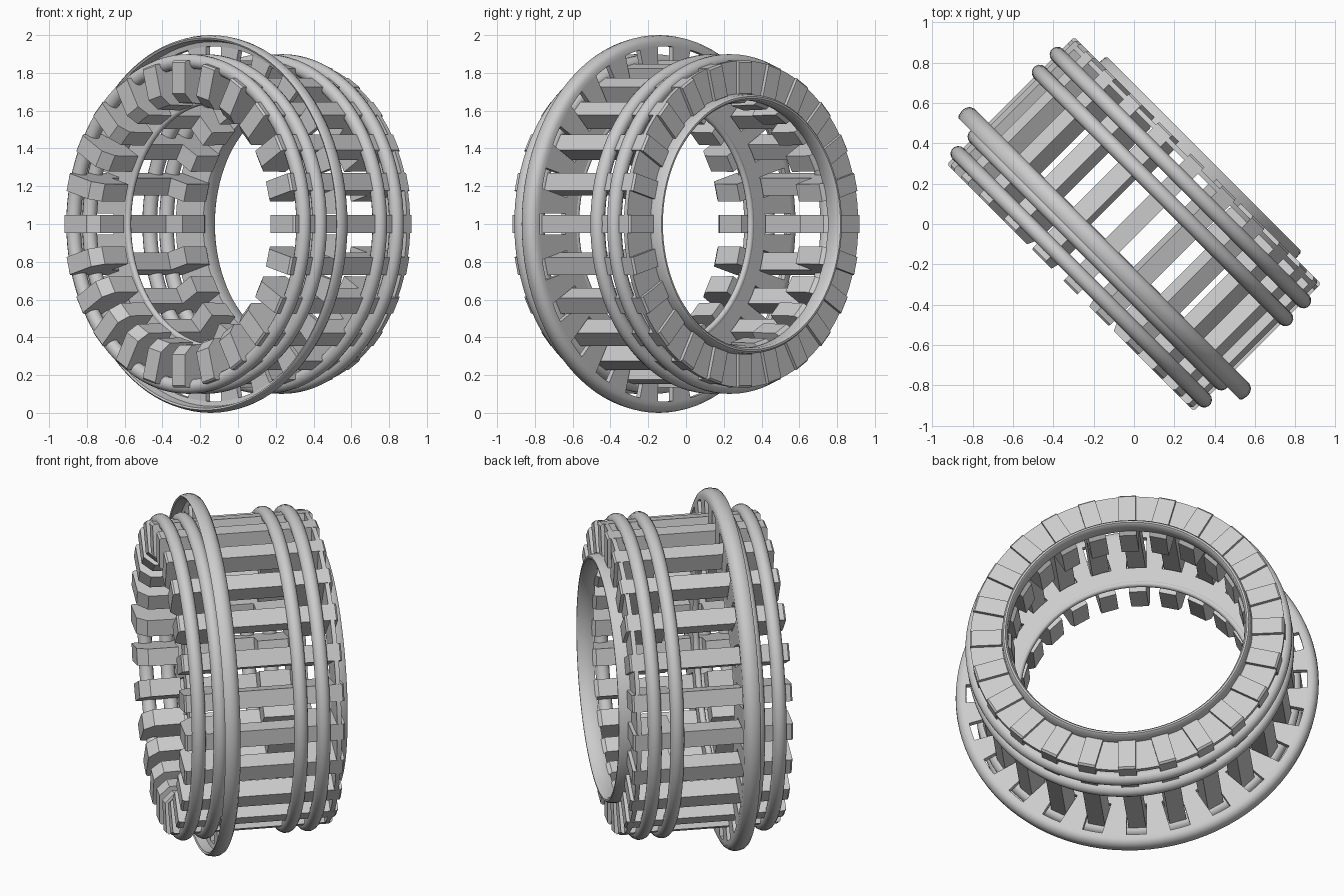
import bpy, bmesh, math
from mathutils import Matrix

if "Cube" in bpy.data.objects:
    bpy.data.objects.remove(bpy.data.objects["Cube"])

N = 24                                   # bars around the ring
STEP = 2 * math.pi / N
# ring axis is local x, turned 45 degrees about z, centre at height 1
PLACE = Matrix.Translation((0, 0, 1)) @ Matrix.Rotation(math.pi / 4, 4, 'Z')


def finish(name, bm, smooth=None):
    bmesh.ops.recalc_face_normals(bm, faces=bm.faces)
    me = bpy.data.meshes.new(name)
    bm.to_mesh(me)
    bm.free()
    ob = bpy.data.objects.new(name, me)
    bpy.context.collection.objects.link(ob)
    ob.matrix_world = PLACE
    if smooth:
        bpy.ops.object.select_all(action='DESELECT')
        ob.select_set(True)
        bpy.context.view_layer.objects.active = ob
        bpy.ops.object.shade_smooth_by_angle(angle=math.radians(smooth))
    return ob


def lathe(name, profile, segs=96):
    """Closed (axial, radius) profile revolved about the ring axis."""
    bm = bmesh.new()
    rings = []
    for i in range(segs):
        t = 2 * math.pi * i / segs
        rings.append([bm.verts.new((a, r * math.sin(t), r * math.cos(t))) for a, r in profile])
    n = len(profile)
    for i in range(segs):
        p, q = rings[i], rings[(i + 1) % segs]
        for j in range(n):
            k = (j + 1) % n
            bm.faces.new((p[j], p[k], q[k], q[j]))
    return finish(name, bm, 40)


def circle(a, r, rad, n=14):
    return [(a + rad * math.cos(2 * math.pi * i / n), r + rad * math.sin(2 * math.pi * i / n))
            for i in range(n)]


def prism(bm, lower, upper, turn):
    """Solid between two matching outlines, turned about the ring axis."""
    rot = Matrix.Rotation(turn, 4, 'X')
    lo = [bm.verts.new(rot @ Matrix.Translation(p).translation) for p in lower]
    hi = [bm.verts.new(rot @ Matrix.Translation(p).translation) for p in upper]
    bm.faces.new(lo)
    bm.faces.new(hi[::-1])
    for i in range(len(lo)):
        j = (i + 1) % len(lo)
        bm.faces.new((lo[i], lo[j], hi[j], hi[i]))


# C-shaped bars with hooked ends
half = [(0.22, 0.76), (0.22, 0.635), (0.39, 0.64), (0.445, 0.69), (0.445, 0.855), (0.435, 0.865)]
outline = half + [(-a, r) for a, r in reversed(half)]
bm = bmesh.new()
for k in range(N):
    prism(bm, [(a, -0.048, r) for a, r in outline], [(a, 0.048, r) for a, r in outline], k * STEP)
finish("hooked_bars", bm)

# round hoops
for name, a in (("front_hoop_outer", -0.37), ("front_hoop_inner", -0.25),
                ("rear_hoop_inner", 0.2), ("rear_hoop_outer", 0.325)):
    lathe(name, circle(a, 0.861, 0.039))

# large flange: cupped rim, inner lip and spokes between the slots
lathe("flange_rim", [(-0.155, 0.94), (-0.155, 0.965), (-0.165, 0.985), (-0.185, 0.997), (-0.205, 1.0),
                     (-0.235, 0.994), (-0.245, 0.985), (-0.24, 0.975), (-0.19, 0.965), (-0.185, 0.94)])
lathe("flange_inner_ring", [(-0.155, 0.66), (-0.155, 0.75), (-0.185, 0.75), (-0.185, 0.66)])
lathe("flange_inner_lip", circle(-0.17, 0.655, 0.018, 10))
bm = bmesh.new()
corners = []
for r in (0.745, 0.945):                 # spoke edges run parallel to the slots
    w = math.asin(0.056 / r)
    corners.append((r, STEP / 2 - w))
(r0, t0), (r1, t1) = corners
quad = [(r0, -t0), (r0, t0), (r1, t1), (r1, -t1)]
for k in range(N):
    prism(bm, [(-0.155, r * math.sin(t), r * math.cos(t)) for r, t in quad],
          [(-0.185, r * math.sin(t), r * math.cos(t)) for r, t in quad], (k + 0.5) * STEP)
finish("flange_spokes", bm)

# rear end plate with raised inner lip
lathe("rear_plate", [(0.4, 0.66), (0.4, 0.865), (0.425, 0.865), (0.425, 0.69), (0.48, 0.685),
                     (0.492, 0.675), (0.492, 0.665), (0.48, 0.655), (0.42, 0.655)])
